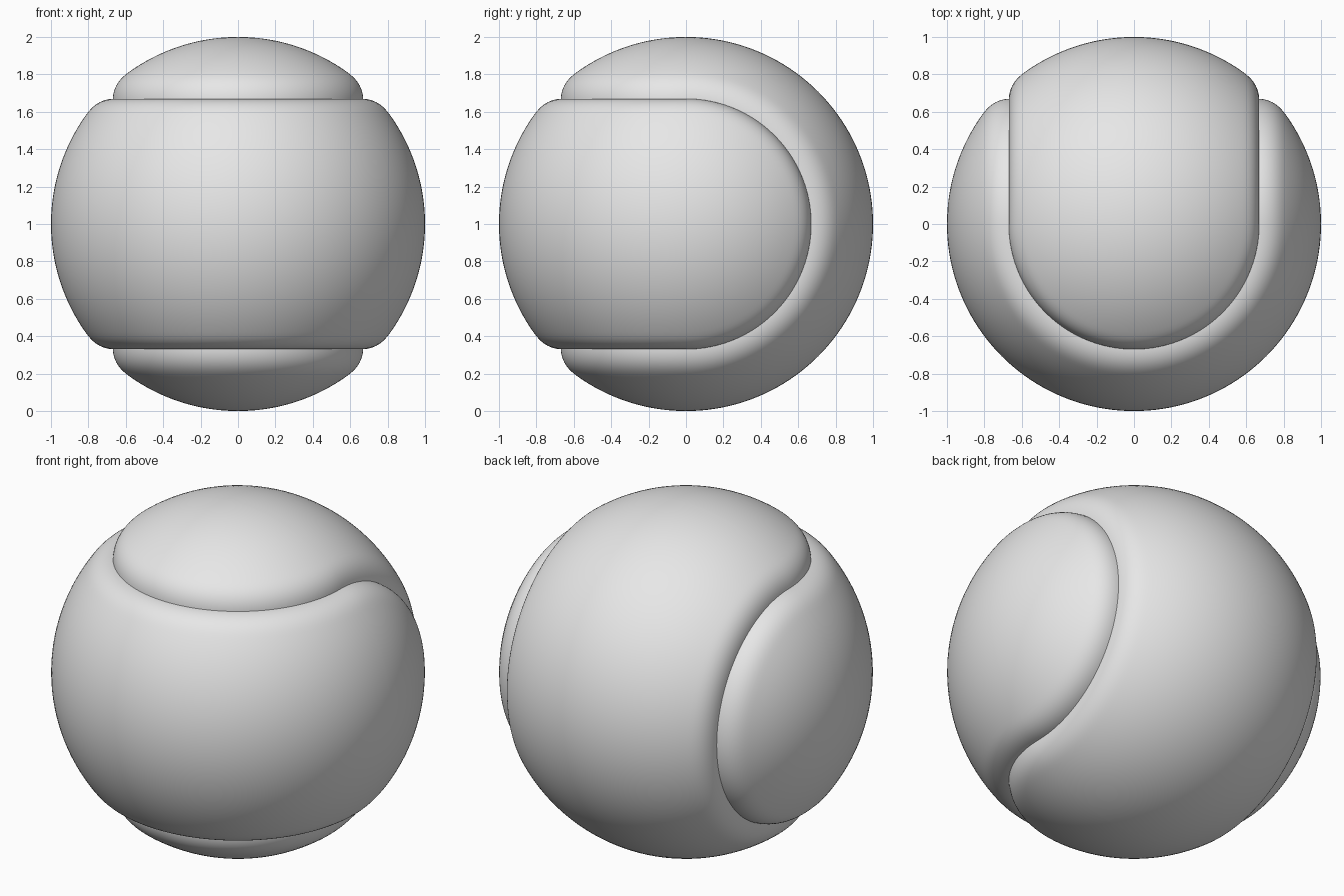
import bpy, bmesh
from math import pi, sin, cos
from mathutils import Matrix, Vector

cube = bpy.data.objects.get("Cube")
if cube:
    bpy.data.objects.remove(cube)

EDGE = pi / 4          # angle from panel midline to seam
ROWS, COLS = 30, 80
DEPTH, ROLL = 0.053, 0.16   # seam depth, width of the rounded edge

felt = bpy.data.materials.new("light grey")
felt.use_nodes = True
felt.diffuse_color = (0.8, 0.8, 0.8, 1)
felt.node_tree.nodes["Principled BSDF"].inputs["Base Color"].default_value = (0.8, 0.8, 0.8, 1)


def radius(angle):
    """Full ball radius, rolling down into the seam at the panel edge."""
    t = min(1, (EDGE - abs(angle)) / ROLL)
    return 1 - DEPTH * (1 - t) ** 2.5


# Angles from the midline out to the seam, packed closer at the seam
half = [EDGE * (1 - (1 - i / ROWS) ** 1.4) for i in range(ROWS + 1)]
full = [-a for a in reversed(half[1:])] + half


def grid(bm, angles, point):
    rows = [[bm.verts.new(point(e, pi * j / COLS) * radius(e)) for j in range(COLS + 1)]
            for e in angles]
    for low, high in zip(rows, rows[1:]):
        for j in range(COLS):
            bm.faces.new((low[j], low[j + 1], high[j + 1], high[j]))


def panel(name, matrix):
    """Curved band over half the ball, with a round lobe at each end."""
    bm = bmesh.new()
    grid(bm, full, lambda e, a: Vector((cos(e) * cos(a), -cos(e) * sin(a), sin(e))))
    for side in (-1, 1):
        grid(bm, half, lambda e, a: Vector((side * cos(e), sin(e) * sin(a), sin(e) * cos(a))))
    bmesh.ops.remove_doubles(bm, verts=bm.verts, dist=0.0002)
    bm.normal_update()
    for f in bm.faces:
        if f.normal.dot(f.calc_center_median()) < 0:
            f.normal_flip()
    bm.transform(matrix)
    mesh = bpy.data.meshes.new(name)
    bm.to_mesh(mesh)
    bm.free()
    mesh.materials.append(felt)
    obj = bpy.data.objects.new(name, mesh)
    obj.location.z = 1
    bpy.context.collection.objects.link(obj)
    bpy.ops.object.select_all(action='DESELECT')
    obj.select_set(True)
    bpy.context.view_layer.objects.active = obj
    bpy.ops.object.shade_smooth_by_angle(angle=pi / 5)


# Two matching panels interlock along the seam
panel("front_panel", Matrix.Identity(4))
panel("back_panel", Matrix.Rotation(pi, 4, Vector((1, 0, 1))))
